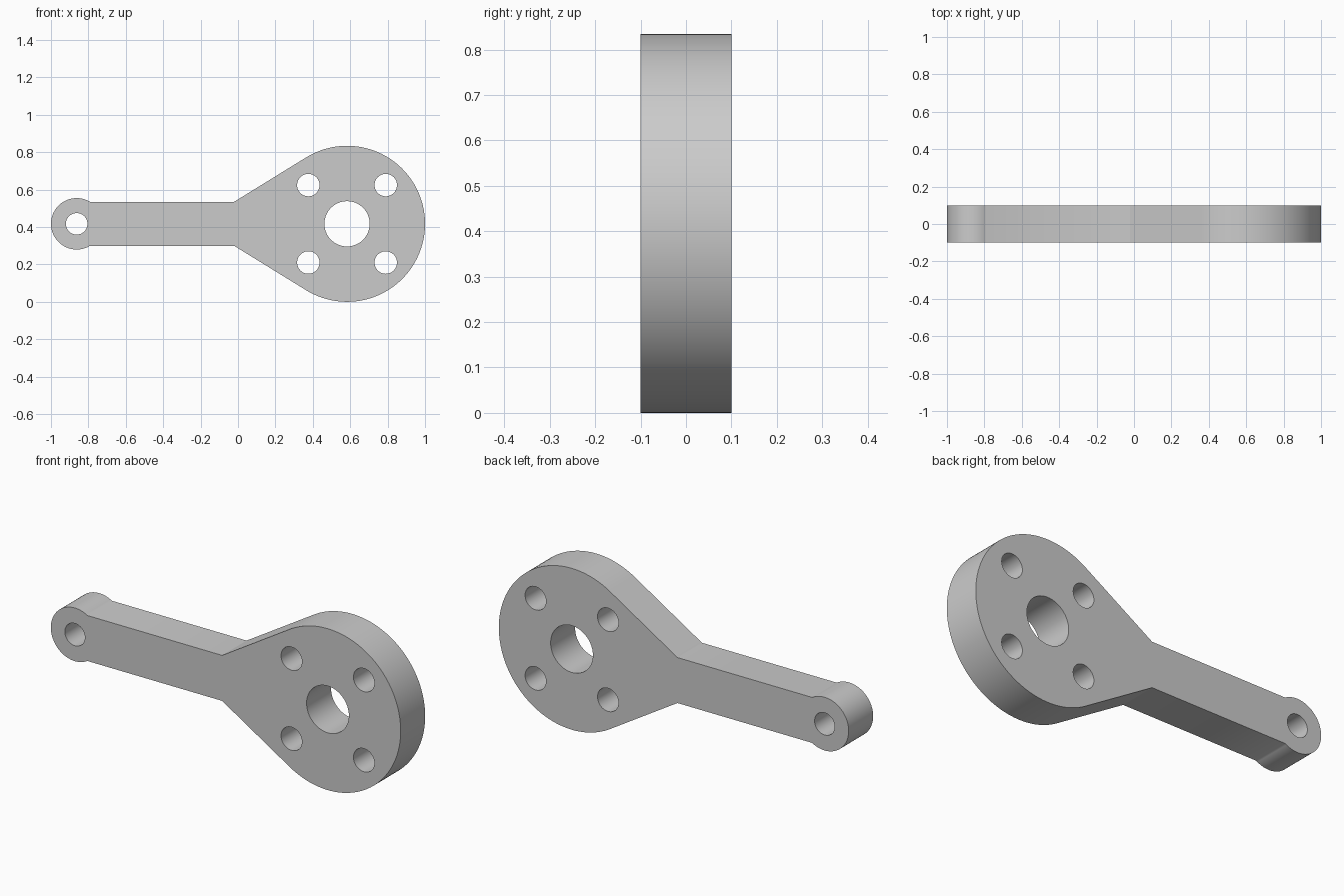
import bpy, bmesh
from math import pi, cos, sin, acos, asin, atan2, hypot
from mathutils import Matrix

cube = bpy.data.objects.get("Cube")
if cube:
    bpy.data.objects.remove(cube, do_unlink=True)

# Main dimensions
MID_Z = 0.417
HALF_DEPTH = 0.1
HEAD_X, HEAD_R = 0.583, 0.417
EYE_X, EYE_R = -0.8625, 0.1375
ARM_HALF, NECK_X = 0.1175, -0.021


def arc(cx, cz, r, start, end, steps):
    """Points along an arc, both ends included."""
    angles = [start + (end - start) * i / steps for i in range(steps + 1)]
    return [(cx + r * cos(a), cz + r * sin(a)) for a in angles]


def circle(cx, cz, r, steps=48):
    return arc(cx, cz, r, 0, 2 * pi, steps)[:-1]


# Outline: head arc up to the neck tangents, straight arm, small rounded eye
dx = NECK_X - HEAD_X
tangent = atan2(ARM_HALF, dx) - acos(HEAD_R / hypot(dx, ARM_HALF))
eye_join = asin(ARM_HALF / EYE_R)
outline = arc(HEAD_X, 0, HEAD_R, -tangent, tangent, 96)
outline.append((NECK_X, ARM_HALF))
outline += arc(EYE_X, 0, EYE_R, eye_join, 2 * pi - eye_join, 64)
outline.append((NECK_X, -ARM_HALF))

# Holes: centre bore, four bolt holes, eye pin hole
loops = [outline, circle(HEAD_X, 0, 0.121, 64), circle(EYE_X, 0, 0.0575)]
for sx in (-1, 1):
    for sz in (-1, 1):
        loops.append(circle(HEAD_X + sx * 0.207, sz * 0.207, 0.06))

# Filled profile extruded to the plate thickness
curve = bpy.data.curves.new("arm_profile", "CURVE")
curve.dimensions = "2D"
curve.fill_mode = "BOTH"
curve.extrude = HALF_DEPTH
for loop in loops:
    spline = curve.splines.new("POLY")
    spline.points.add(len(loop) - 1)
    for point, (x, z) in zip(spline.points, loop):
        point.co = (x, z, 0, 1)
    spline.use_cyclic_u = True
profile = bpy.data.objects.new("arm_profile", curve)
bpy.context.collection.objects.link(profile)
bpy.context.view_layer.update()
mesh = bpy.data.meshes.new_from_object(
    profile.evaluated_get(bpy.context.evaluated_depsgraph_get()))
bpy.data.objects.remove(profile, do_unlink=True)

# Weld caps to walls and stand the plate upright
bm = bmesh.new()
bm.from_mesh(mesh)
bmesh.ops.remove_doubles(bm, verts=bm.verts, dist=0.0001)
bmesh.ops.transform(bm, verts=bm.verts, matrix=Matrix.Translation((0, 0, MID_Z))
                    @ Matrix.Rotation(pi / 2, 4, "X"))
bmesh.ops.recalc_face_normals(bm, faces=bm.faces)
bm.to_mesh(mesh)
bm.free()

# Plain grey material
grey = bpy.data.materials.new("plain_grey")
grey.use_nodes = True
color = (0.6, 0.6, 0.6, 1)
grey.diffuse_color = color
grey.node_tree.nodes["Principled BSDF"].inputs["Base Color"].default_value = color
mesh.materials.clear()
mesh.materials.append(grey)

mesh.name = "lever_arm"
arm = bpy.data.objects.new("lever_arm", mesh)
bpy.context.collection.objects.link(arm)
bpy.context.view_layer.objects.active = arm
arm.select_set(True)
bpy.ops.object.shade_smooth_by_angle(angle=pi / 6)
